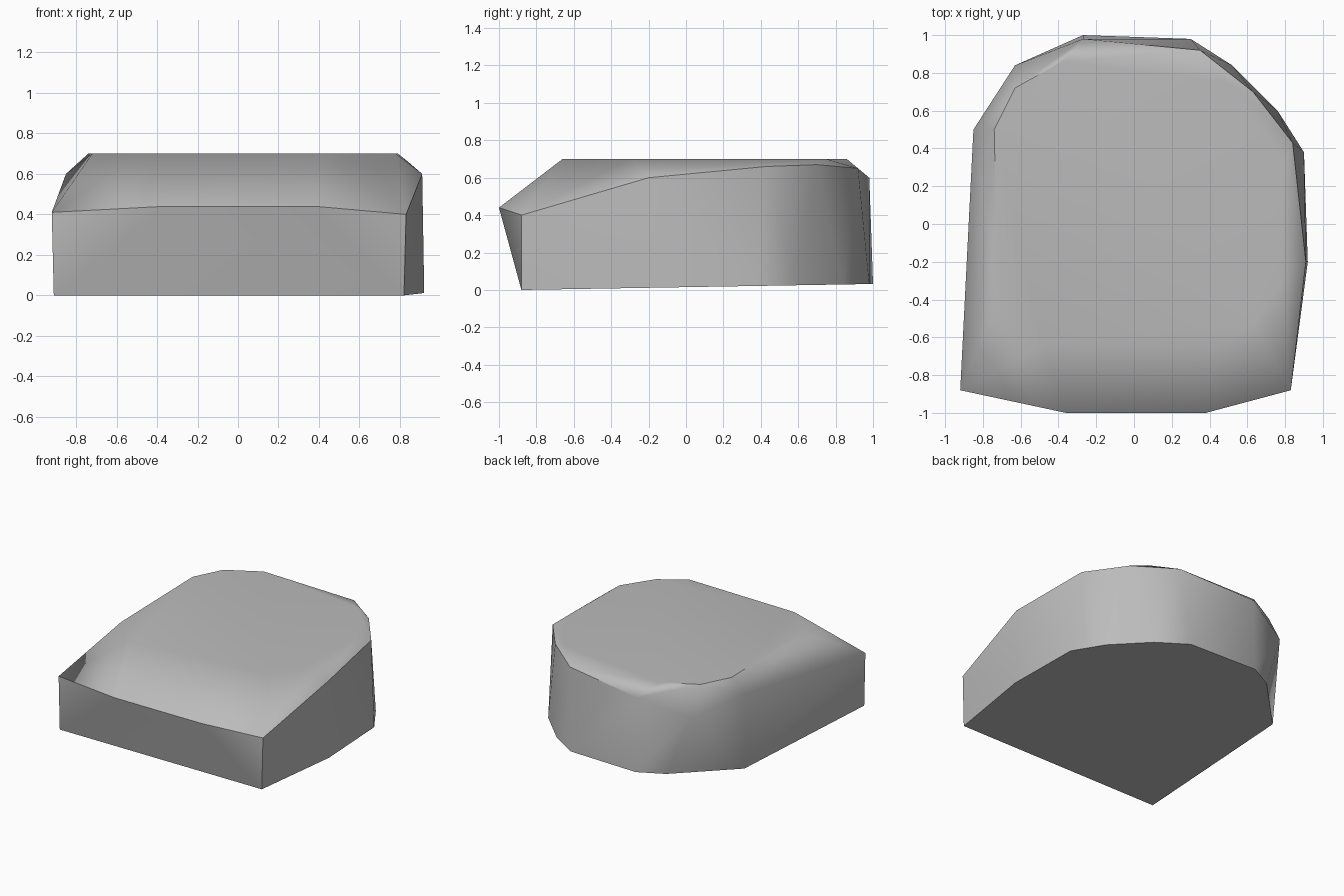
import bpy
import bmesh
import math

default_cube = bpy.data.objects.get("Cube")
if default_cube:
    bpy.data.objects.remove(default_cube, do_unlink=True)


def make_material(name, color):
    """Plain flat colour, shown in both the viewport and a render."""
    material = bpy.data.materials.new(name)
    material.use_nodes = True
    material.diffuse_color = color
    shader = material.node_tree.nodes["Principled BSDF"]
    shader.inputs["Base Color"].default_value = color
    shader.inputs["Roughness"].default_value = 0.9
    return material


def base_height(y):
    """The underside is tilted slightly, rising towards the back."""
    return 0.017 * (y + 0.88)


# Outline of the underside: straight front, rounded back
base_outline = [
    (-0.91, -0.88), (0.82, -0.88), (0.92, -0.2), (0.9, 0.38), (0.76, 0.6),
    (0.52, 0.84), (0.3, 0.98), (-0.27, 1), (-0.46, 0.9), (-0.85, 0.5),
]

# Outline of the flat top
top_outline = [
    (-0.72, -0.4), (-0.48, -0.64), (0.43, -0.66), (0.63, -0.53),
    (0.78, -0.3), (0.79, 0.3), (0.5, 0.75), (-0.38, 0.86),
    (-0.63, 0.72), (-0.74, 0.5),
]

# Corners of the shoulder, where the walls meet the slopes
shoulder_corners = [
    (-0.92, -0.88, 0.41), (-0.36, -1, 0.44), (0.38, -1, 0.44),
    (0.83, -0.88, 0.4), (0.91, -0.2, 0.6), (0.84, 0.43, 0.66),
    (0.63, 0.7, 0.67), (0.35, 0.92, 0.65), (-0.27, 0.98, 0.6),
    (-0.63, 0.84, 0.48), (-0.85, 0.5, 0.6),
]

# Stone: wrap one faceted skin around the three rings of corners
bm = bmesh.new()
for x, y in base_outline:
    bm.verts.new((x, y, base_height(y)))
for x, y in top_outline:
    bm.verts.new((x, y, 0.7))
for corner in shoulder_corners:
    bm.verts.new(corner)

bmesh.ops.convex_hull(bm, input=list(bm.verts))
loose = [vert for vert in bm.verts if not vert.link_faces]
bmesh.ops.delete(bm, geom=loose, context="VERTS")

# Merge the triangles of the flat top and the underside
bmesh.ops.dissolve_limit(
    bm, angle_limit=math.radians(1), verts=list(bm.verts), edges=list(bm.edges)
)
bmesh.ops.recalc_face_normals(bm, faces=list(bm.faces))

mesh = bpy.data.meshes.new("stone")
bm.to_mesh(mesh)
bm.free()
mesh.materials.append(make_material("stone grey", (0.5, 0.5, 0.5, 1)))

stone = bpy.data.objects.new("stone", mesh)
bpy.context.collection.objects.link(stone)

# Soft shading over shallow bends, crisp ridges elsewhere
for other in bpy.context.selected_objects:
    other.select_set(False)
stone.select_set(True)
bpy.context.view_layer.objects.active = stone
bpy.ops.object.shade_smooth_by_angle(angle=math.radians(40))

weighted = stone.modifiers.new("even shading", "WEIGHTED_NORMAL")
weighted.keep_sharp = True
